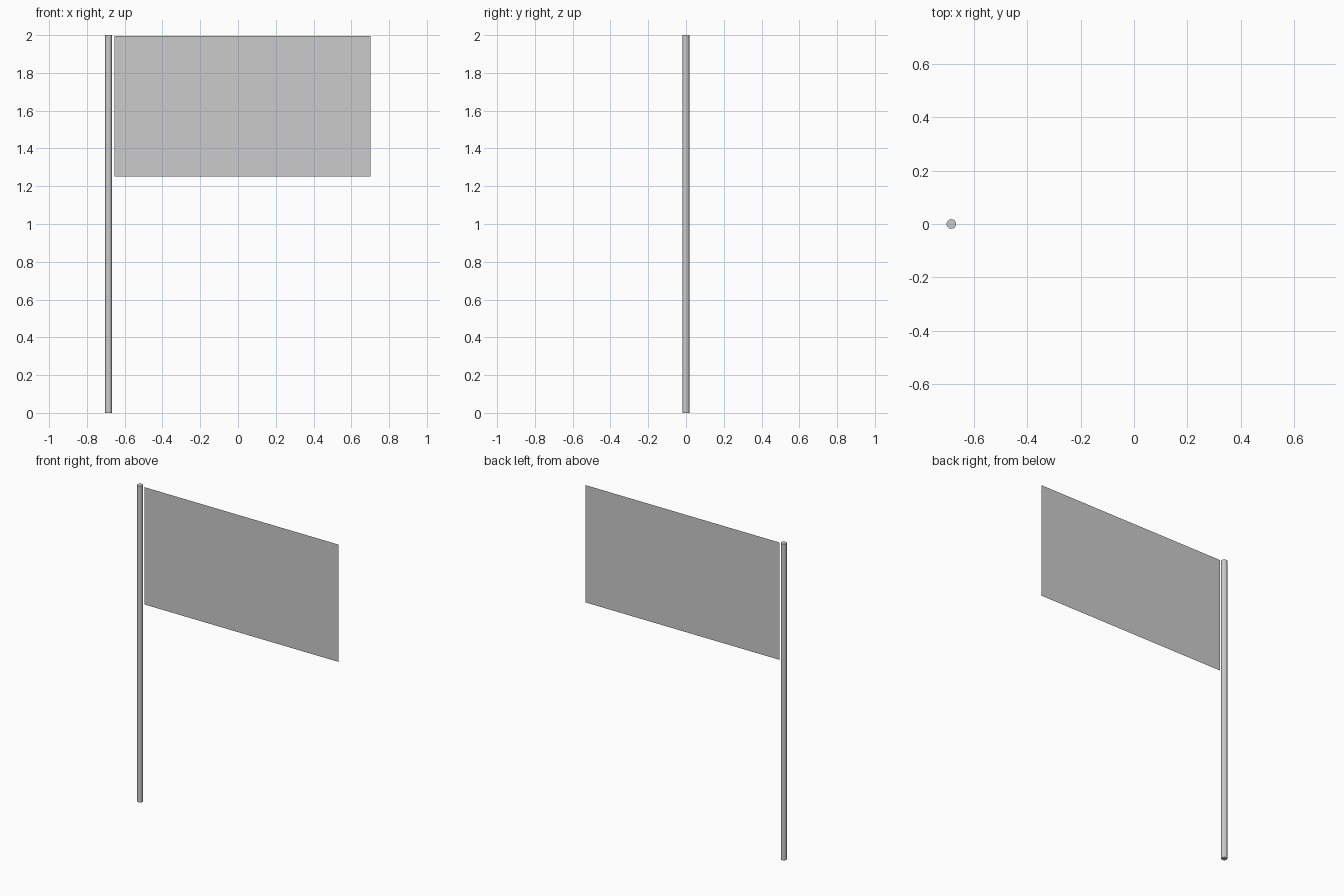
import bpy
import bmesh

if "Cube" in bpy.data.objects:
    bpy.data.objects.remove(bpy.data.objects["Cube"])

POLE_R = 0.018
POLE_X = -0.685
FLAG_LEFT, FLAG_RIGHT = -0.653, 0.702
FLAG_BOTTOM, FLAG_TOP = 1.252, 1.994

# Upright pole
bpy.ops.mesh.primitive_cylinder_add(vertices=24, radius=POLE_R, depth=2.0,
                                    location=(POLE_X, 0, 1.0))
pole = bpy.context.object
pole.name = "pole"
bpy.ops.object.shade_smooth_by_angle()

# Flat cloth: a single sheet facing the front
mesh = bpy.data.meshes.new("flag_cloth")
bm = bmesh.new()
corners = [(FLAG_LEFT, FLAG_BOTTOM), (FLAG_RIGHT, FLAG_BOTTOM),
           (FLAG_RIGHT, FLAG_TOP), (FLAG_LEFT, FLAG_TOP)]
bm.faces.new([bm.verts.new((x, 0, z)) for x, z in corners])
bmesh.ops.subdivide_edges(bm, edges=bm.edges[:], cuts=7, use_grid_fill=True)
bm.to_mesh(mesh)
bm.free()
flag = bpy.data.objects.new("flag_cloth", mesh)
bpy.context.collection.objects.link(flag)
